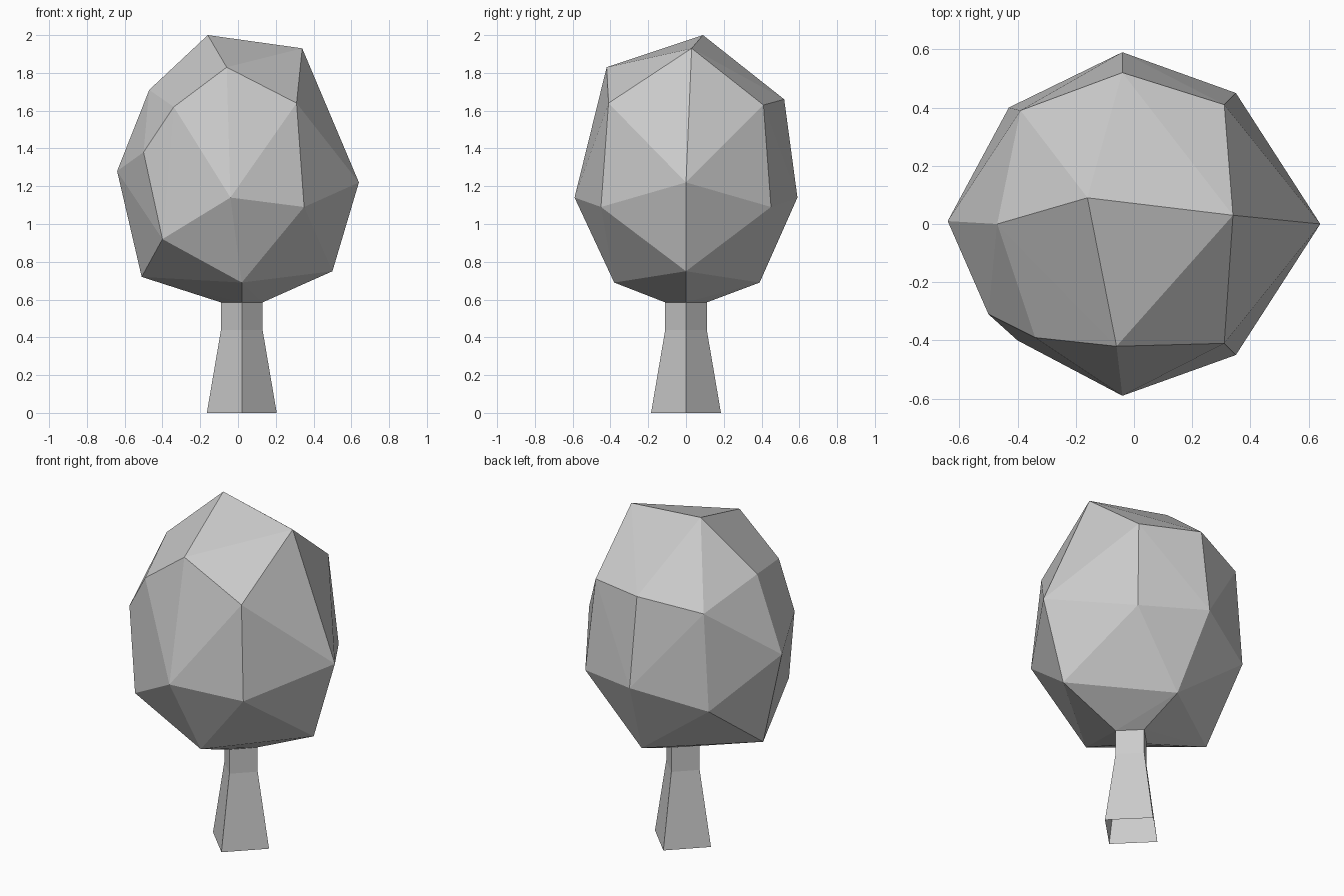
import bpy
import bmesh
from mathutils import Vector

cube = bpy.data.objects.get("Cube")
if cube:
    bpy.data.objects.remove(cube, do_unlink=True)

# One plain grey for the whole tree
grey = bpy.data.materials.new("plain_grey")
grey.use_nodes = True
grey.diffuse_color = (0.6, 0.6, 0.6, 1)
grey.node_tree.nodes["Principled BSDF"].inputs["Base Color"].default_value = grey.diffuse_color


def finish(bm, name):
    """Turn a bmesh into a flat-shaded object."""
    bmesh.ops.recalc_face_normals(bm, faces=bm.faces[:])
    mesh = bpy.data.meshes.new(name)
    bm.to_mesh(mesh)
    bm.free()
    mesh.materials.append(grey)
    obj = bpy.data.objects.new(name, mesh)
    bpy.context.collection.objects.link(obj)
    return obj


def diamond(radius, height, centre=0.02):
    """Four corners of a trunk section, points facing the axes."""
    return [Vector((centre + radius * dx, radius * dy, height))
            for dx, dy in ((1, 0), (0, 1), (-1, 0), (0, -1))]


NECK = (0.11, 0.585)

# Trunk: flared four-sided post, open underneath
bm = bmesh.new()
rings = [[bm.verts.new(p) for p in diamond(r, z)]
         for r, z in ((0.185, 0), (0.11, 0.44), NECK)]
for low, high in zip(rings, rings[1:]):
    for i in range(4):
        j = (i + 1) % 4
        bm.faces.new((low[i], low[j], high[j], high[i]))
trunk = finish(bm, "trunk")

# Crown: faceted convex boulder of leaves, described level by level
underside = [(0.5, 0, 0.75), (0.02, 0.39, 0.69), (-0.51, 0, 0.72), (0.02, -0.38, 0.69)]
low_corners = [(0.35, 0.45, 1.09), (-0.43, 0.4, 1.03), (-0.4, -0.4, 0.92), (0.35, -0.45, 1.09)]
waist = [(0.64, 0, 1.22), (-0.04, 0.59, 1.14), (-0.64, 0.01, 1.28),
         (-0.5, -0.31, 1.38), (-0.04, -0.59, 1.14)]
high_corners = [(0.31, 0.41, 1.63), (-0.39, 0.39, 1.6), (-0.34, -0.39, 1.62), (0.31, -0.41, 1.64)]
shoulders = [(0.34, 0.03, 1.93), (-0.04, 0.52, 1.66), (-0.47, 0, 1.71), (-0.06, -0.42, 1.83)]
apex = [(-0.16, 0.09, 2)]

bm = bmesh.new()
for level in (diamond(*NECK), underside, low_corners, waist, high_corners, shoulders, apex):
    for point in level:
        bm.verts.new(point)
bmesh.ops.convex_hull(bm, input=bm.verts[:])

# Leave the crown open where the trunk enters it
neck_faces = [f for f in bm.faces if all(v.co.z < NECK[1] + 0.01 for v in f.verts)]
bmesh.ops.delete(bm, geom=neck_faces, context="FACES")
crown = finish(bm, "crown")
